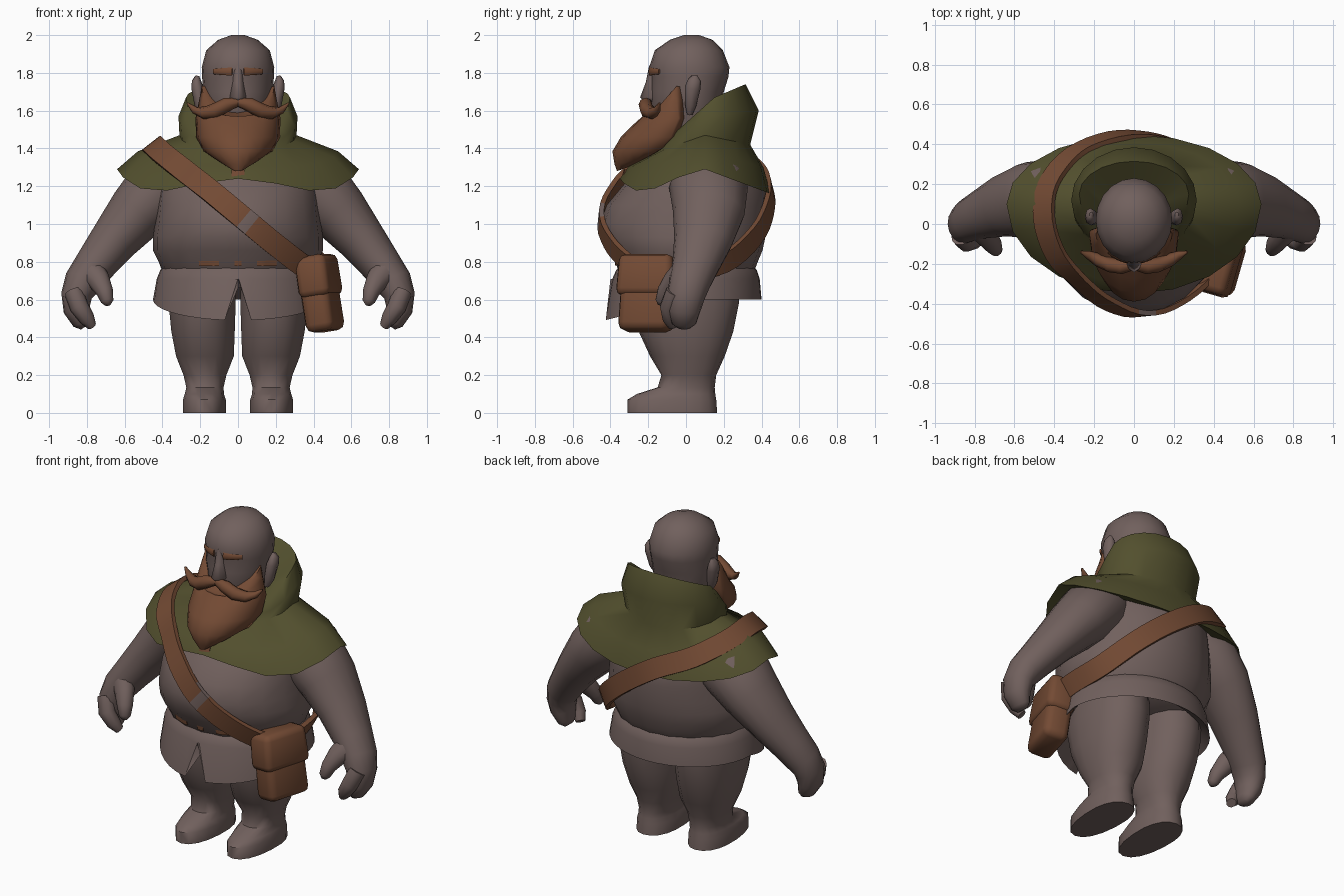
import bpy, bmesh, math
from mathutils import Vector, Matrix
from mathutils.bvhtree import BVHTree

cube = bpy.data.objects.get("Cube")
if cube:
    bpy.data.objects.remove(cube, do_unlink=True)


def material(name, rgb):
    m = bpy.data.materials.new(name)
    m.use_nodes = True
    m.diffuse_color = (*rgb, 1)
    bsdf = next(n for n in m.node_tree.nodes if n.type == 'BSDF_PRINCIPLED')
    bsdf.inputs["Base Color"].default_value = (*rgb, 1)
    bsdf.inputs["Roughness"].default_value = 0.9
    return m


BODY = material("dusky clay", (0.165, 0.118, 0.11))
BROWN = material("leather brown", (0.172, 0.069, 0.034))
GREEN = material("moss green", (0.085, 0.079, 0.027))


def finish(name, bm, mats, mirror=False, angle=55):
    bmesh.ops.recalc_face_normals(bm, faces=bm.faces)
    mesh = bpy.data.meshes.new(name)
    bm.to_mesh(mesh)
    bm.free()
    for m in mats:
        mesh.materials.append(m)
    mesh.shade_smooth()
    mesh.set_sharp_from_angle(angle=math.radians(angle))
    obj = bpy.data.objects.new(name, mesh)
    bpy.context.collection.objects.link(obj)
    if mirror:
        mod = obj.modifiers.new("mirror", 'MIRROR')
        mod.use_mirror_merge = False
    return obj


def skin(name, rings, mats, caps=True, closed=False, **kw):
    """Bridge equal-length rings of points into one surface."""
    bm = bmesh.new()
    loops = [[bm.verts.new(p) for p in r] for r in rings]
    n = len(loops[0])
    pairs = list(zip(loops, loops[1:]))
    if closed:
        pairs.append((loops[-1], loops[0]))
    for a, b in pairs:
        for i in range(n):
            j = (i + 1) % n
            bm.faces.new((a[i], a[j], b[j], b[i]))
    if caps and not closed:
        bm.faces.new(loops[0])
        bm.faces.new(loops[-1])
    return finish(name, bm, mats, **kw)


def ring(z, rx, ym, yf, yb, cx=0, n=20, square=1, dip=0):
    """Oval with its own front and back depth; z is one height or front/side/back."""
    zf, zs, zb = z if isinstance(z, tuple) else (z, z, z)
    pts = []
    for i in range(n):
        t = math.tau * i / n
        s, c = math.sin(t), math.cos(t)
        s2 = math.copysign(abs(s) ** square, s)
        c2 = math.copysign(abs(c) ** square, c)
        y = ym + (yf - ym) * c2 if c > 0 else ym - (yb - ym) * c2
        h = zs + (zf - zs) * c if c > 0 else zs - (zb - zs) * c
        if c > 0:
            h -= dip * math.sin(2 * t) ** 2
        pts.append((cx + rx * s2, y, h))
    return pts


def tube(name, stations, mats, n=12, **kw):
    """Stations are x, y, z, radius across, radius in depth."""
    pts = [Vector(s[:3]) for s in stations]
    rings = []
    for i, s in enumerate(stations):
        tan = (pts[min(i + 1, len(pts) - 1)] - pts[max(i - 1, 0)]).normalized()
        u = tan.cross(Vector((0, 1, 0))).normalized()
        v = u.cross(tan)
        angles = [math.tau * k / n for k in range(n)]
        rings.append([pts[i] + u * s[3] * math.cos(a) + v * s[4] * math.sin(a) for a in angles])
    return skin(name, rings, mats, **kw)


# Torso
torso = skin("torso", [
    ring(.68, .34, 0, -.28, .30), ring(.76, .405, 0, -.36, .365), ring(.80, .42, 0, -.375, .38),
    ring(.86, .45, 0, -.42, .405), ring(.93, .45, 0, -.445, .42), ring(1.0, .44, 0, -.455, .43),
    ring(1.1, .43, 0, -.42, .435), ring(1.19, .42, 0, -.345, .43), ring(1.3, .40, .02, -.25, .37),
    ring(1.42, .25, .05, -.1, .28)], [BODY])

# Tunic skirt, split at the front
hem = ring((.49, .6, .6), .45, 0, -.43, .40, n=40)
hem[0] = (0, -.40, .71)
lining = ring((.66, .68, .66), .37, 0, -.30, .32, n=40)
skin("tunic_skirt", [
    ring(.785, .385, 0, -.34, .345, n=40), ring(.755, .412, 0, -.37, .375, n=40),
    ring(.71, .43, 0, -.39, .39, n=40), hem, lining], [BODY], caps=False)

# Legs with feet
leg = dict(n=18, square=.9)
skin("leg", [
    ring(0, .115, -.03, -.31, .165, .178, **leg), ring(.07, .115, -.03, -.31, .16, .178, **leg),
    ring(.10, .105, -.03, -.26, .155, .178, **leg), ring(.135, .10, 0, -.15, .152, .175, **leg),
    ring(.2, .115, 0, -.13, .16, .175, **leg), ring(.3, .155, 0, -.19, .205, .175, **leg),
    ring(.43, .17, 0, -.25, .25, .185, **leg), ring(.58, .18, 0, -.28, .28, .19, **leg),
    ring(.74, .175, 0, -.28, .28, .19, **leg)], [BODY], mirror=True)

# Arms and hands
tube("arm", [
    (.26, .10, 1.30, .13, .15), (.40, .12, 1.20, .19, .21), (.535, .12, 1.06, .158, .19),
    (.66, .09, .91, .127, .155), (.76, .05, .78, .108, .125), (.825, .02, .69, .098, .11),
    (.855, 0, .62, .082, .10), (.855, -.01, .54, .068, .085), (.83, -.01, .475, .045, .065),
    (.815, -.01, .452, .02, .035)], [BODY], n=16, mirror=True)
tube("thumb", [
    (.79, -.01, .76, .08, .06), (.735, -.07, .70, .06, .052), (.705, -.11, .64, .045, .045),
    (.692, -.13, .59, .033, .034), (.69, -.135, .57, .015, .015)], [BODY], n=10, mirror=True)
tube("finger", [
    (.87, -.06, .64, .05, .05), (.84, -.095, .56, .05, .045), (.80, -.085, .50, .042, .04),
    (.775, -.065, .46, .026, .03)], [BODY], n=10, mirror=True)

# Hooded cape
cape = skin("hooded_cape", [
    ring((1.26, 1.30, 1.19), .48, .08, -.29, .38, dip=.06),
    ring((1.24, 1.29, 1.16), .64, .10, -.35, .448, dip=.08),
    ring((1.31, 1.385, 1.30), .53, .10, -.30, .41, dip=.02),
    ring((1.38, 1.47, 1.42), .31, .10, -.16, .34),
    ring((1.40, 1.57, 1.60), .315, .12, -.15, .385),
    ring((1.42, 1.67, 1.74), .275, .15, -.13, .315),
    ring((1.41, 1.58, 1.63), .16, .08, -.10, .18)], [GREEN], caps=False)

# Head, nose and ears
skin("head", [
    ring(1.4, .13, .05, -.06, .2), ring(1.52, .14, .03, -.15, .17), ring(1.62, .175, .03, -.185, .18),
    ring(1.7, .185, .02, -.185, .2), ring(1.78, .19, .02, -.185, .225), ring(1.83, .192, .02, -.195, .23),
    ring(1.92, .168, .02, -.165, .195), ring(1.975, .105, .03, -.085, .14),
    ring(2.0, .035, .03, -.01, .07)], [BODY])
skin("nose", [
    ring(1.84, .03, -.14, -.195, -.13, n=10), ring(1.75, .036, -.14, -.213, -.13, n=10),
    ring(1.67, .048, -.14, -.243, -.13, n=10), ring(1.645, .035, -.14, -.215, -.13, n=10)],
    [BODY], angle=75)
tube("ear", [
    (.185, .02, 1.58, .015, .015), (.20, .025, 1.63, .03, .03), (.215, .035, 1.72, .032, .042),
    (.22, .045, 1.76, .024, .035), (.215, .045, 1.785, .01, .015)], [BODY], n=8, mirror=True)

# Beard, moustache and eyebrows
skin("beard", [
    ring((1.56, 1.73, 1.72), .192, -.05, -.20, 0),
    ring((1.57, 1.66, 1.66), .205, -.05, -.23, .01),
    ring((1.53, 1.56, 1.56), .225, -.04, -.275, 0),
    ring((1.46, 1.46, 1.46), .222, -.08, -.345, -.04),
    ring((1.385, 1.385, 1.41), .182, -.15, -.39, -.11),
    ring((1.315, 1.345, 1.375), .115, -.22, -.378, -.16),
    ring((1.28, 1.30, 1.325), .04, -.31, -.365, -.27)], [BROWN])
tube("moustache", [
    (0, -.205, 1.645, .022, .025), (.06, -.215, 1.632, .038, .036), (.12, -.205, 1.60, .04, .038),
    (.18, -.18, 1.588, .033, .034), (.23, -.155, 1.603, .02, .022), (.268, -.14, 1.64, .005, .006)],
    [BROWN], n=8, mirror=True)
brow = []
for k in range(5):
    t = .16 + .14 * k
    brow.append((.197 * math.sin(t), .02 - .215 * math.cos(t), 1.807, .022 - .002 * k, .006))
tube("eyebrow", brow, [BROWN], n=8, mirror=True)

# Shared surface that straps lie on
verts, polys = [], []
for obj in (torso, cape):
    base = len(verts)
    verts += [v.co.copy() for v in obj.data.vertices]
    polys += [[base + i for i in p.vertices] for p in obj.data.polygons]
surface = BVHTree.FromPolygons(verts, polys)


def band(name, points, centre, half, thick, mats, closed=False):
    """Flat strip that rests on the body, never sinking below it."""
    path = []
    for p in points:
        out = (p - centre).normalized()
        hit, normal = surface.ray_cast(p + out * .3, -out)[:2]
        if hit:
            if not closed or (hit - centre).length > (p - centre).length:
                p = hit
            out = (out + normal * math.copysign(.8, normal.dot(out))).normalized()
        path.append((p, out))
    rings, n = [], len(path)
    for i, (p, out) in enumerate(path):
        a, b = (i - 1, (i + 1) % n) if closed else (max(i - 1, 0), min(i + 1, n - 1))
        tan = (path[b][0] - path[a][0]).normalized()
        out = (out + path[a][1] + path[b][1]).normalized()
        side = tan.cross(out).normalized()
        up = side.cross(tan)
        rings.append([p + side * half * s + up * h for s, h in
                      ((1, -thick), (1, thick), (-1, thick), (-1, -thick))])
    return skin(name, rings, mats, closed=closed, angle=40)


def smooth_loop(pts, steps):
    out, n = [], len(pts)
    for i in range(n):
        a, b, c, d = (pts[(i + k) % n] for k in (-1, 0, 1, 2))
        for k in range(steps):
            t = k / steps
            out.append((b * 2 + (c - a) * t + (a * 2 - b * 5 + c * 4 - d) * t * t
                        + (b * 3 - a - c * 3 + d) * t ** 3) / 2)
    return out


# Shoulder strap with a pale buckle
route = [Vector(p) for p in (
    (.36, -.27, .77), (.20, -.40, .89), (.03, -.452, 1.03), (-.14, -.395, 1.17), (-.28, -.28, 1.28),
    (-.39, -.16, 1.365), (-.45, .02, 1.42), (-.43, .2, 1.39), (-.3, .36, 1.31), (-.1, .44, 1.22),
    (.1, .44, 1.09), (.28, .37, .94), (.41, .21, .80), (.45, 0, .76), (.43, -.15, .75))]
strap = band("shoulder_strap", smooth_loop(route, 4), Vector((0, .05, 1.05)), .06, .013,
             [BROWN, BODY], closed=True)
for f in strap.data.polygons:
    if f.center.y < 0 and .045 < f.center.x < .095:
        f.material_index = 1

# Belt patches and collar lacing
for name, x0, x1, z, half in (("belt_patch_right", -.25, -.11, .795, .016),
                              ("belt_stud", -.02, .02, .795, .016),
                              ("belt_patch_left", .11, .25, .795, .016),
                              ("collar_lacing", -.04, .04, 1.265, .025)):
    row = [Vector((x0 + (x1 - x0) * k / 5, -.4, z)) for k in range(6)]
    band(name, row, Vector((0, .05, z)), half, .004, [BROWN])


# Hip bag with overlapping flap
def box(name, centre, size, bevel):
    bm = bmesh.new()
    bmesh.ops.create_cube(bm, size=1)
    for v in bm.verts:
        v.co = Vector(a * b for a, b in zip(v.co, size))
        if v.co.z > 0:
            v.co.y *= .93
    bmesh.ops.bevel(bm, geom=bm.edges[:], offset=bevel, segments=2, affect='EDGES', profile=.5)
    turn = Matrix.Rotation(math.radians(-16), 4, 'Z') @ Matrix.Rotation(math.radians(-9), 4, 'Y')
    bm.transform(Matrix.Translation((.435, -.205, .635)) @ turn @ Matrix.Translation(centre))
    return finish(name, bm, [BROWN])


box("bag_body", (0, 0, -.03), (.155, .285, .35), .04)
box("bag_flap", (.004, 0, .09), (.172, .315, .22), .035)
